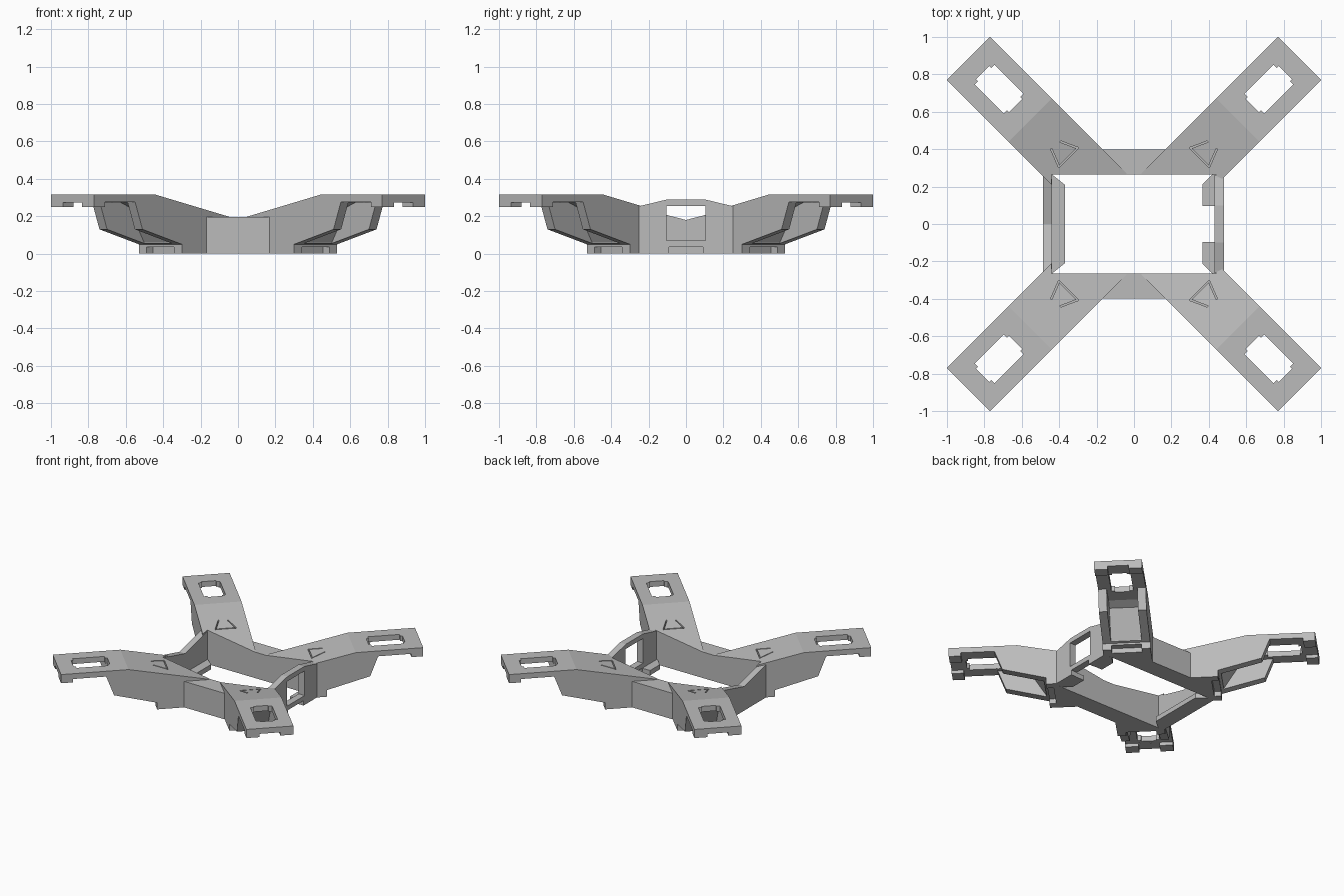
import bpy, bmesh, math
from mathutils import Vector

if "Cube" in bpy.data.objects:
    bpy.data.objects.remove(bpy.data.objects["Cube"])

R = math.sqrt(0.5)
grey = bpy.data.materials.new("plain grey")
grey.diffuse_color = (0.5, 0.5, 0.5, 1)
grey.use_nodes = True
grey.node_tree.nodes["Principled BSDF"].inputs["Base Color"].default_value = grey.diffuse_color


def prism(name, pts, frame, d0, d1):
    """Extrude a 2D outline from d0 to d1; frame maps (a, b, depth) to xyz."""
    bm = bmesh.new()
    lo = [bm.verts.new(frame(a, b, d0)) for a, b in pts]
    hi = [bm.verts.new(frame(a, b, d1)) for a, b in pts]
    bm.faces.new(lo)
    bm.faces.new(hi)
    n = len(pts)
    for i in range(n):
        j = (i + 1) % n
        bm.faces.new((lo[i], lo[j], hi[j], hi[i]))
    bmesh.ops.recalc_face_normals(bm, faces=bm.faces)
    me = bpy.data.meshes.new(name)
    bm.to_mesh(me)
    bm.free()
    ob = bpy.data.objects.new(name, me)
    bpy.context.collection.objects.link(ob)
    me.materials.append(grey)
    return ob


def along_arm(u, z, v):      # side profile of the diagonal arm
    return Vector(((u + v) * R, (u - v) * R, z))


def arm_plan(u, v, z):       # plan outline in the arm's own axes
    return along_arm(u, z, v)


def plan(x, y, z):
    return Vector((x, y, z))


def side(y, z, x):
    return Vector((x, y, z))


def front(x, z, y):
    return Vector((x, y, z))


def rect(a0, a1, b0, b1):
    return [(a0, b0), (a1, b0), (a1, b1), (a0, b1)]


def apply(ob, mod):
    bpy.context.view_layer.objects.active = ob
    bpy.ops.object.modifier_apply(modifier=mod.name)


def cut(ob, cutter):
    cutter.hide_render = True
    m = ob.modifiers.new("cut", 'BOOLEAN')
    m.operation = 'DIFFERENCE'
    m.solver = 'EXACT'
    m.object = cutter
    apply(ob, m)
    bpy.data.objects.remove(cutter, do_unlink=True)


def mirror(ob, x, y):
    m = ob.modifiers.new("mirror", 'MIRROR')
    m.use_axis = (x, y, False)
    m.use_mirror_merge = False
    apply(ob, m)


# Diagonal arms: one side profile, hollowed from below, mirrored four ways
W = 0.1626
arm = prism("arms", [(0.21, 0), (0.587, 0), (0.587, 0.05), (0.885, 0.13),
                     (0.94, 0.275), (1.17, 0.275), (1.17, 0.25), (1.2516, 0.25),
                     (1.2516, 0.315), (0.785, 0.315), (0.219, 0.195), (0.21, 0.195)],
            along_arm, -W, W)
# central opening
cut(arm, prism("opening_cutter", rect(-0.44, 0.44, -0.265, 0.265), plan, -1, 1))
# channel between the arm's side walls, and shallow groove leading into it
cut(arm, prism("channel_cutter", [(0.605, -0.1), (0.605, 0.06), (0.72, 0.25),
                                  (0.785, 0.274), (0.96, 0.274), (0.96, -0.1)],
               along_arm, -0.105, 0.105))
cut(arm, prism("groove_cutter", rect(0.54, 0.65, -0.1, 0.036), along_arm, -0.104, 0.104))
# gap in the end lip
cut(arm, prism("lip_cutter", rect(1.15, 1.3, 0.2, 0.2745), along_arm, -0.072, 0.072))
# stepped pocket through the arm tip
cut(arm, prism("pocket_cutter", [(0.91, -0.075), (1.13, -0.075), (1.13, -0.05), (1.145, -0.05),
                                 (1.145, 0.05), (1.13, 0.05), (1.13, 0.075), (0.91, 0.075),
                                 (0.91, 0.05), (0.895, 0.05), (0.895, -0.05), (0.91, -0.05)],
               arm_plan, 0.2, 0.4))
# three thin slits on the arm's slope
slit = [(0.587, -0.035), (0.5, -0.074), (0.5, 0.067), (0.594, 0.03)]
for p, q in zip(slit, slit[1:]):
    p, q = Vector(p), Vector(q)
    d = (q - p).normalized() * 0.004
    n = Vector((-d.y, d.x))
    cut(arm, prism("slit_cutter", [p - d - n, q + d - n, q + d + n, p - d + n],
                   arm_plan, 0.15, 0.4))
mirror(arm, True, True)

# Front and back blocks joining the arms
block = prism("front_and_back_blocks", [(-0.168, 0.398), (-0.036, 0.265),
                                        (0.036, 0.265), (0.168, 0.398)], plan, 0, 0.195)
mirror(block, False, True)

# Right side wall: raised arch with a window and a low notch
wall = prism("right_wall", [(-0.262, 0), (0.262, 0), (0.262, 0.252), (0.245, 0.255),
                            (0.1, 0.29), (-0.1, 0.29), (-0.245, 0.255), (-0.262, 0.252)],
             side, 0.43, 0.48)
cut(wall, prism("window_cutter", rect(-0.105, 0.105, 0.07, 0.255), side, 0.3, 0.6))
cut(wall, prism("notch_cutter", rect(-0.092, 0.092, -0.1, 0.036), side, 0.3, 0.6))

# Left side wall: low, with a shallow V top
prism("left_wall", [(-0.262, 0), (0.262, 0), (0.262, 0.248), (0, 0.18), (-0.262, 0.248)],
      side, -0.486, -0.438)

# Ledges at the foot of the side walls
prism("left_ledge", [(-0.44, -0.266), (-0.37, -0.21), (-0.37, 0.21), (-0.44, 0.266)],
      plan, 0, 0.036)
ledge = prism("right_ledges", [(0.365, 0.095), (0.435, 0.095), (0.435, 0.266), (0.42, 0.266),
                               (0.365, 0.21)], plan, 0, 0.036)
mirror(ledge, False, True)
